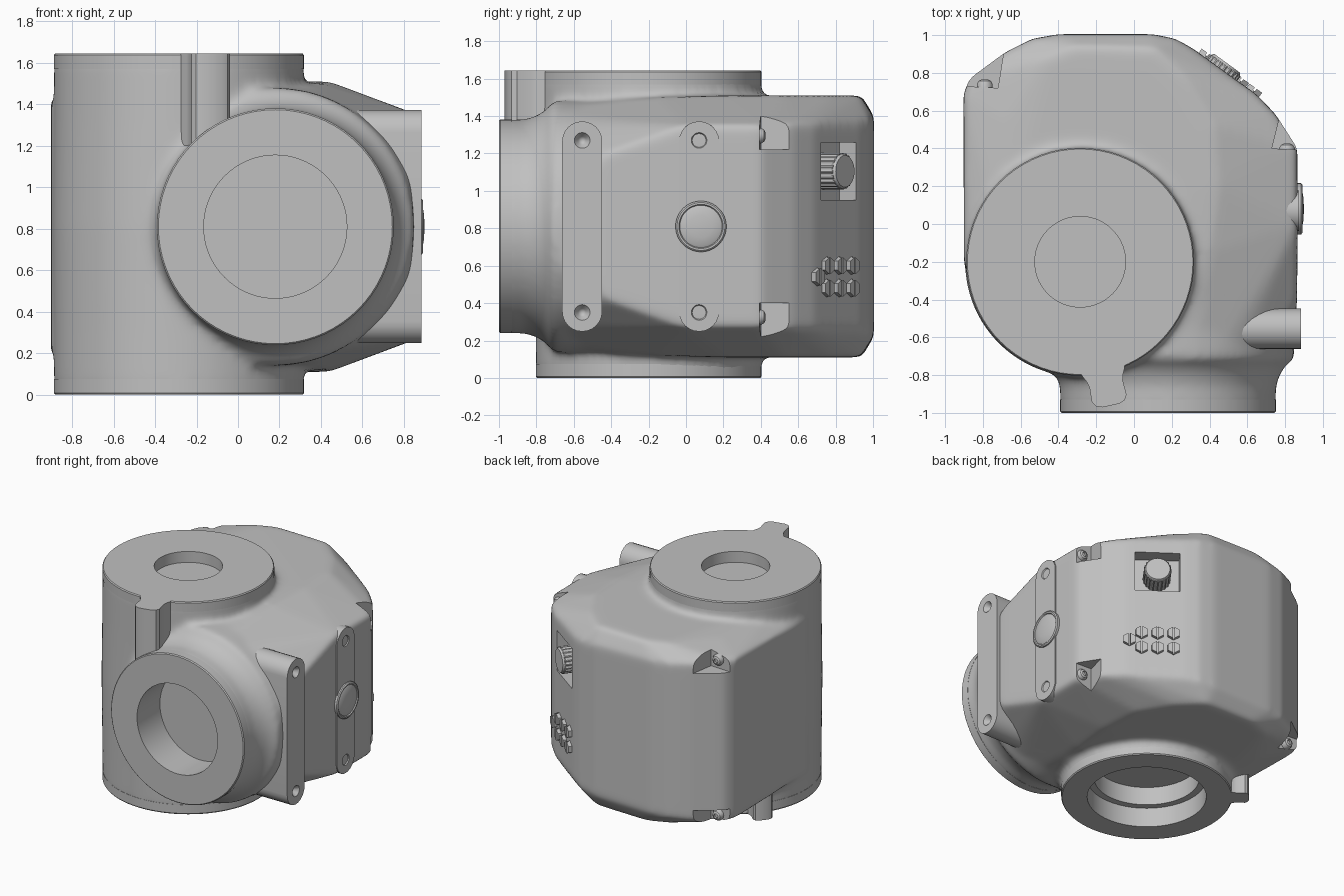
import bpy, bmesh, math
from mathutils import Vector, Matrix

if "Cube" in bpy.data.objects:
    bpy.data.objects.remove(bpy.data.objects["Cube"], do_unlink=True)

grey = bpy.data.materials.new("plain grey")
grey.use_nodes = True
grey.diffuse_color = (0.53, 0.53, 0.53, 1)
grey.node_tree.nodes["Principled BSDF"].inputs["Base Color"].default_value = (0.53, 0.53, 0.53, 1)
MID = 0.81  # mirror height of the casing


def frame(origin, n=None):
    """Local z along horizontal direction n, local y up."""
    m = Matrix.Translation(origin)
    if n:
        n = Vector(n).normalized()
        up = Vector((0, 0, 1))
        m = m @ Matrix((up.cross(n), up, n)).transposed().to_4x4()
    return m


def finish(name, bm, m=Matrix()):
    bmesh.ops.recalc_face_normals(bm, faces=bm.faces)
    bm.transform(m)
    me = bpy.data.meshes.new(name)
    bm.to_mesh(me)
    bm.free()
    me.materials.append(grey)
    ob = bpy.data.objects.new(name, me)
    bpy.context.scene.collection.objects.link(ob)
    return ob


def lathe(name, profile, m=Matrix(), steps=72):
    bm = bmesh.new()
    vs = [bm.verts.new((r, 0, z)) for r, z in profile]
    es = [bm.edges.new(p) for p in zip(vs, vs[1:])]
    bmesh.ops.spin(bm, geom=vs + es, axis=(0, 0, 1), cent=(0, 0, 0), angle=math.tau, steps=steps)
    bmesh.ops.remove_doubles(bm, verts=bm.verts, dist=1e-5)
    return finish(name, bm, m)


def disc(name, r, z0, z1, m=Matrix()):
    return lathe(name, [(0, z0), (r, z0), (r, z1), (0, z1)], m)


def prism(name, pts, z0, z1, m=Matrix()):
    bm = bmesh.new()
    f = bm.faces.new([bm.verts.new((x, y, z0)) for x, y in pts])
    up = bmesh.ops.extrude_face_region(bm, geom=[f])["geom"]
    bmesh.ops.translate(bm, vec=(0, 0, z1 - z0), verts=[v for v in up if isinstance(v, bmesh.types.BMVert)])
    return finish(name, bm, m)


def stadium(r, half, n=12):
    return [(r * math.cos(a), r * math.sin(a) + (half if i <= n else -half))
            for i in range(2 * n + 2) for a in [math.pi * (i if i <= n else i - 1) / n]]


def bake(ob):
    dg = bpy.context.evaluated_depsgraph_get()
    me = bpy.data.meshes.new_from_object(ob.evaluated_get(dg))
    ob.modifiers.clear()
    ob.data = me


def cut(ob, cutters):
    for c in cutters:
        mod = ob.modifiers.new("cut", "BOOLEAN")
        mod.operation, mod.solver, mod.object = "DIFFERENCE", "EXACT", c
    bake(ob)
    for c in cutters:
        bpy.data.objects.remove(c, do_unlink=True)


AX = frame((-0.285, -0.2, 0))                   # vertical bore axis
FR = frame((0.18, 0, MID), (0, -1, 0))          # front bore axis
PANEL = frame((0.462, 0.808, 0), (0.59, 0.807, 0))  # slanted control face

# Casing shell: hull of wall, roof and front outlines
wall = [(-0.9, -0.2, .6), (-0.903, 0.69, .62), (-0.87, 0.77, .62), (-0.68, 0.91, .61), (-0.54, 0.98, .6),
        (-0.4, 1.005, .59), (0.1, 1.005, .58), (0.22, 0.98, .57), (0.31, 0.93, .56), (0.65, 0.685, .55),
        (0.75, 0.58, .55), (0.865, 0.4, .54), (0.867, 0, .54), (0.863, -0.4, .4), (0.85, -0.6, .25)]
roof = [(-0.7, -0.1, .69), (-0.68, 0.55, .68), (-0.45, 0.88, .7), (-0.3, 0.94, .7), (0.1, 0.93, .7),
        (0.26, 0.78, .7), (0.42, 0.52, .7), (0.44, 0.2, .7), (0.4, -0.15, .69), (0.15, -0.6, .66)]
bm = bmesh.new()
for x, y, h in wall + roof:
    for s in (1, -1):
        bm.verts.new((x, y, MID + s * h))
for i in range(48):
    a = math.tau * i / 48
    bm.verts.new((0.18 + 0.65 * math.cos(a), -0.72, MID + 0.65 * math.sin(a)))
hull = bmesh.ops.convex_hull(bm, input=bm.verts)
bmesh.ops.delete(bm, geom=list({g for g in hull["geom_interior"] + hull["geom_unused"]
                                if isinstance(g, bmesh.types.BMVert)}), context="VERTS")
casing = finish("casing", bm)

# Fuse shell with both pipe stubs and soften the joints
stubs = [lathe("stub", [(0, .02), (.602, .02), (.604, .3), (.61, MID), (.604, 1.3), (.602, 1.625), (0, 1.625)], AX),
         lathe("stub", [(0, .3), (.67, .3), (.67, .715), (.63, .74), (.595, .79), (.571, .86), (.571, .98),
                        (0, .98)], FR)]
bm = bmesh.new()
for ob in [casing] + stubs:
    bm.from_mesh(ob.data)
bm.to_mesh(casing.data)
bm.free()
for ob in stubs:
    bpy.data.objects.remove(ob, do_unlink=True)
mod = casing.modifiers.new("fuse", "REMESH")
mod.mode, mod.voxel_size = "VOXEL", 0.02
mod = casing.modifiers.new("soften", "SMOOTH")
mod.factor, mod.iterations = 0.5, 16
bake(casing)

# Openings, control pocket and corner notches
cutters = [disc("cutter", 0.45, 0.63, 1.1, FR), disc("cutter", 0.5, -0.1, 0.33, AX),
           disc("cutter", 0.4, 1.45, 1.8, AX),
           prism("cutter", [(-.16, .95), (.16, .95), (.16, 1.26), (-.16, 1.26)], -0.1, 0.2, PANEL)]
for s in (1, -1):
    z0, z1 = sorted((MID + s * 0.41, MID + s * 0.85))
    cutters.append(prism("cutter", [(.73, .4), (1.1, .38), (1.1, .62), (.77, .56)], z0, z1))
    z0, z1 = sorted((MID + s * 0.53, MID + s * 0.85))
    cutters.append(prism("cutter", [(-.72, .72), (-.66, 1.1), (-1.1, 1.1), (-1.1, .74)], z0, z1))
cut(casing, cutters)

# Crisp rims with stepped bores
lathe("front_rim", [(0, .6), (.5, .6), (.5, .93), (.571, .93), (.571, .993), (.564, 1), (.345, 1),
                    (.345, .72), (0, .72)], FR)
lathe("top_rim", [(0, 1.4), (.5, 1.4), (.5, 1.57), (.603, 1.57), (.603, 1.637), (.597, 1.645), (.24, 1.645),
                  (.24, 1.56), (0, 1.56)], AX)
lathe("bottom_rim", [(0, .36), (.53, .36), (.53, .075), (.603, .075), (.603, .008), (.597, 0), (.42, 0),
                     (.42, .15), (.37, .15), (.37, .29), (0, .29)], AX)

# Locating tongues on the vertical pipe
half = [(.55, .125), (.6, .113), (.63, .098), (.66, .09), (.74, .094), (.765, .078), (.778, .045)]
for name, angle, z0, z1, k in (("top_tongue", -78, 1.2, 1.645, 1), ("bottom_tongue", 141, 0, 0.2, .75)):
    pts = [(.55 + (r - .55) * k, w * k) for r, w in half]
    pts += [(r, -w) for r, w in reversed(pts)]
    prism(name, pts, z0, z1, AX @ Matrix.Rotation(math.radians(angle), 4, "Z"))

# Side mounting strips with countersunk holes
for name, y, back, front in (("front_strip", -0.555, 0.5, 0.885), ("side_strip", 0.07, 0.76, 0.874)):
    m = frame((0, y, MID), (1, 0, 0))
    strip = prism(name, stadium(0.107, 0.455), back, front, m)
    cut(strip, [lathe("cutter", [(0, front - .05), (.022, front - .03), (.042, front), (.042, front + .02),
                                 (0, front + .02)], m @ Matrix.Translation((0, h, 0)), 20) for h in (.46, -.46)])

# Round side button with a rim
lathe("side_button", [(0, .9), (.06, .897), (.1, .89), (.113, .884), (.118, .891), (.128, .891),
                      (.136, .884), (.136, .84), (0, .84)], frame((0, 0.08, MID), (1, 0, 0)))

# Knurled knob
teeth = [(r * math.cos(a), r * math.sin(a)) for i in range(80)
         for a, r in [(math.tau * i / 80, .098 if i % 4 < 2 else .092)]]
KNOB = PANEL @ Matrix.Translation((0, 1.105, 0))
prism("knob_grip", teeth, -0.11, 0.04, KNOB)
lathe("knob_cap", [(0, .053), (.085, .053), (.093, .04), (.093, .03), (0, .03)], KNOB, 40)

# Slotted hex bolts: base plus two half heads
R, g = 0.048, 0.006
hexagon = [(R * math.sin(math.tau * i / 6), R * math.cos(math.tau * i / 6)) for i in range(6)]
head = [(g, g * .577 - R), (.866 * R, -R / 2), (.866 * R, R / 2), (g, R - g * .577)]
spots = [(c * .113, z) for c in (-1, 0, 1) for z in (.48, .6)] + [(-.2, .54)]
for u, z in spots:
    m = PANEL @ Matrix.Translation((u, z, 0))
    prism("bolt_base", hexagon, -0.03, 0.02, m)
    for s in (1, -1):
        prism("bolt_head", [(s * x, y) for x, y in head], 0.018, 0.036, m)

# Corner screws inside the notches
for x, y, h in ((.81, .385, .485), (-.79, .725, .6)):
    for s in (1, -1):
        lathe("corner_screw", [(0, -.03), (.042, -.03), (.042, .015), (.032, .033), (.018, .04), (.018, .025),
                               (0, .025)], frame((x, y, MID + s * h), (0, 1, 0)), 20)

bpy.ops.object.select_all(action="DESELECT")
for ob in bpy.context.scene.objects:
    if ob.type == "MESH":
        ob.select_set(True)
        bpy.context.view_layer.objects.active = ob
bpy.ops.object.shade_smooth_by_angle(angle=math.radians(32))
